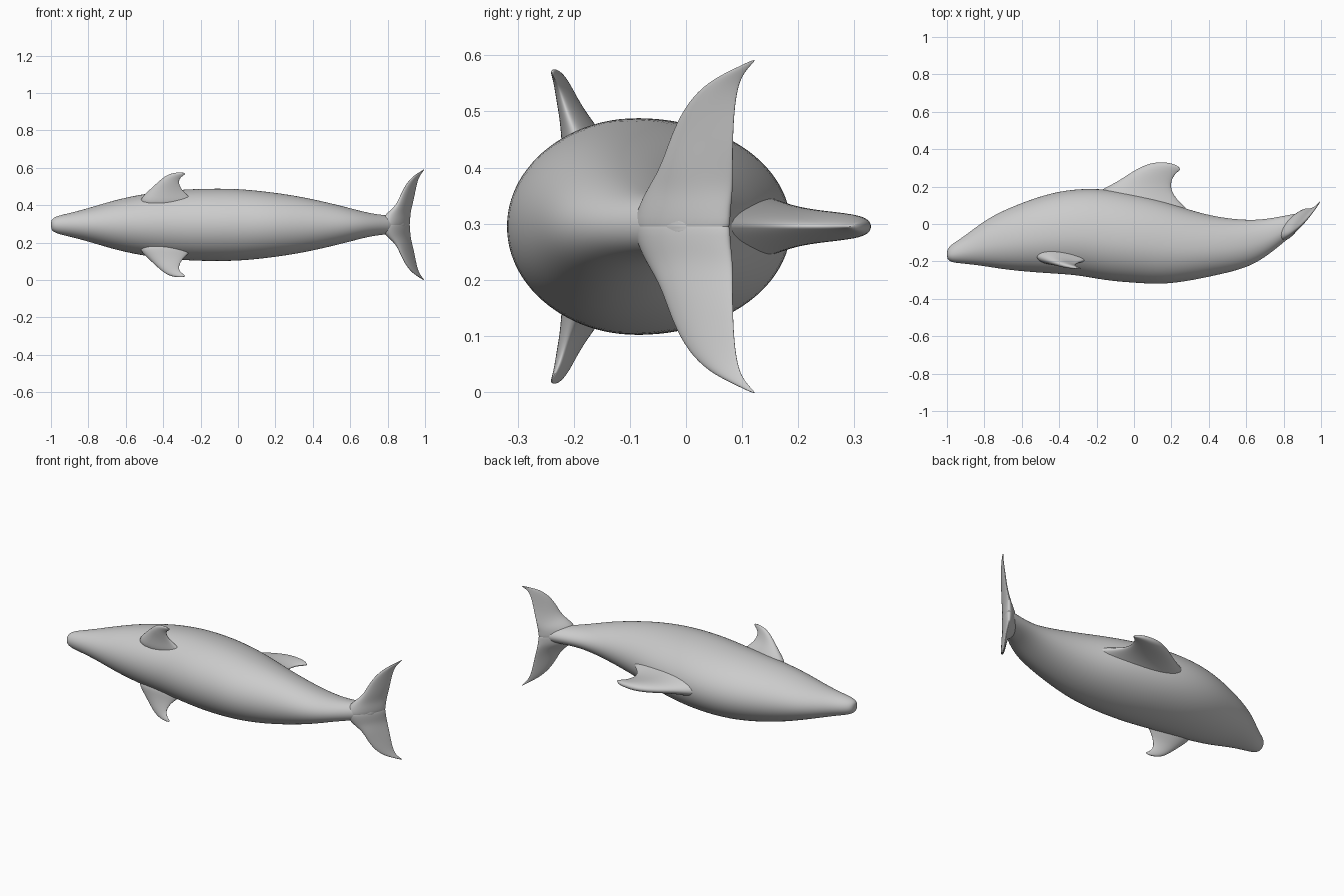
import bpy, bmesh, math
from mathutils import Vector

if "Cube" in bpy.data.objects:
    bpy.data.objects.remove(bpy.data.objects["Cube"])

MID_Z = 0.295  # the animal lies on its side, mirrored about this height

skin = bpy.data.materials.new("grey skin")
GREY = (0.6, 0.6, 0.6, 1)
skin.diffuse_color = GREY
skin.use_nodes = True
bsdf = skin.node_tree.nodes["Principled BSDF"]
bsdf.inputs["Base Color"].default_value = GREY
bsdf.inputs["Roughness"].default_value = 0.6


def loft(name, rings):
    """Skin a list of closed rings, cap both ends and smooth the surface."""
    bm = bmesh.new()
    loops = [[bm.verts.new(p) for p in ring] for ring in rings]
    n = len(loops[0])
    for a, b in zip(loops, loops[1:]):
        for i in range(n):
            j = (i + 1) % n
            bm.faces.new((a[i], a[j], b[j], b[i]))
    bm.faces.new(loops[0])
    bm.faces.new(loops[-1])
    bmesh.ops.recalc_face_normals(bm, faces=bm.faces[:])
    mesh = bpy.data.meshes.new(name)
    bm.to_mesh(mesh)
    bm.free()
    mesh.materials.append(skin)
    mesh.shade_smooth()
    obj = bpy.data.objects.new(name, mesh)
    bpy.context.collection.objects.link(obj)
    sub = obj.modifiers.new("smooth", 'SUBSURF')
    sub.levels = sub.render_levels = 2
    return obj


def fin(name, sections, normal, side=1, n=14):
    """Loft foil sections: (leading point, trailing point, half thickness).
    Points are x, y and distance from the middle plane."""
    normal = Vector(normal).normalized()
    rings = []
    for lead, trail, thick in sections:
        lead, trail = Vector(lead), Vector(trail)
        ring = []
        for i in range(n):
            a = 2 * math.pi * i / n
            c = (1 - math.cos(a)) / 2
            # blunt leading edge, thinner trailing edge
            p = lead.lerp(trail, c) + normal * thick * math.sin(a) * (1.25 - 0.6 * c)
            ring.append((p.x, p.y, MID_Z + side * p.z))
        rings.append(ring)
    return loft(name, rings)


# Body stations: x, back y, belly y, half width
stations = [
    (-1.0, -0.145, -0.18, 0.02), (-0.99, -0.122, -0.198, 0.036),
    (-0.96, -0.098, -0.208, 0.05), (-0.9, -0.06, -0.213, 0.063),
    (-0.8, 0.02, -0.226, 0.09), (-0.7, 0.073, -0.243, 0.121),
    (-0.6, 0.115, -0.254, 0.148), (-0.45, 0.168, -0.266, 0.176),
    (-0.3, 0.192, -0.274, 0.191), (-0.15, 0.19, -0.305, 0.196),
    (0.0, 0.165, -0.316, 0.195), (0.15, 0.13, -0.326, 0.18),
    (0.3, 0.075, -0.305, 0.159), (0.45, 0.037, -0.273, 0.128),
    (0.6, 0.021, -0.237, 0.09), (0.7, 0.026, -0.18, 0.063),
    (0.78, 0.04, -0.115, 0.052), (0.86, 0.055, -0.05, 0.045),
    (0.9, 0.062, 0.0, 0.03),
]
rings = []
for x, back, belly, half in stations:
    mid = belly + 0.45 * (back - belly)  # widest a little below the middle
    ring = []
    for i in range(24):
        a = 2 * math.pi * i / 24
        r = (back - mid) if math.cos(a) > 0 else (mid - belly)
        ring.append((x, mid + r * math.cos(a), MID_Z + half * math.sin(a)))
    rings.append(ring)
loft("body", rings)

# Swept back fin with a flared root
fin("dorsal_fin", [
    ((-0.30, 0.10, 0), (0.42, -0.02, 0), 0.10),
    ((-0.20, 0.178, 0), (0.29, 0.075, 0), 0.055),
    ((-0.10, 0.222, 0), (0.21, 0.155, 0), 0.036),
    ((-0.03, 0.270, 0), (0.198, 0.21, 0), 0.029),
    ((0.05, 0.315, 0), (0.21, 0.25, 0), 0.024),
    ((0.12, 0.334, 0), (0.230, 0.275, 0), 0.018),
    ((0.20, 0.327, 0), (0.247, 0.287, 0), 0.011),
    ((0.235, 0.310, 0), (0.249, 0.294, 0), 0.005),
], (0, 0, 1))

flipper = [
    ((-0.56, -0.165, 0.10), (-0.20, -0.175, 0.10), 0.055),
    ((-0.50, -0.185, 0.165), (-0.27, -0.195, 0.16), 0.036),
    ((-0.455, -0.20, 0.205), (-0.30, -0.208, 0.19), 0.024),
    ((-0.42, -0.212, 0.237), (-0.315, -0.218, 0.22), 0.018),
    ((-0.385, -0.222, 0.265), (-0.314, -0.225, 0.243), 0.013),
    ((-0.34, -0.232, 0.280), (-0.298, -0.232, 0.260), 0.008),
    ((-0.290, -0.239, 0.281), (-0.278, -0.239, 0.272), 0.003),
]
fluke = [
    ((0.77, -0.095, -0.03), (0.916, 0.08, -0.03), 0.04),
    ((0.775, -0.09, 0.02), (0.918, 0.08, 0.02), 0.042),
    ((0.80, -0.072, 0.062), (0.92, 0.083, 0.045), 0.034),
    ((0.835, -0.054, 0.092), (0.923, 0.085, 0.07), 0.024),
    ((0.857, -0.04, 0.125), (0.932, 0.085, 0.105), 0.018),
    ((0.875, -0.024, 0.172), (0.943, 0.085, 0.15), 0.014),
    ((0.902, 0.002, 0.222), (0.953, 0.087, 0.205), 0.011),
    ((0.935, 0.04, 0.259), (0.965, 0.093, 0.25), 0.008),
    ((0.970, 0.085, 0.281), (0.981, 0.104, 0.276), 0.005),
    ((0.995, 0.121, 0.298), (0.998, 0.125, 0.297), 0.002),
]
# Paired flippers and tail flukes
for side, word in ((1, "upper"), (-1, "lower")):
    fin(word + "_flipper", flipper, (0.0, 1, 0.35), side)
    fin(word + "_tail_fluke", fluke, (0.85, -0.53, 0), side)
